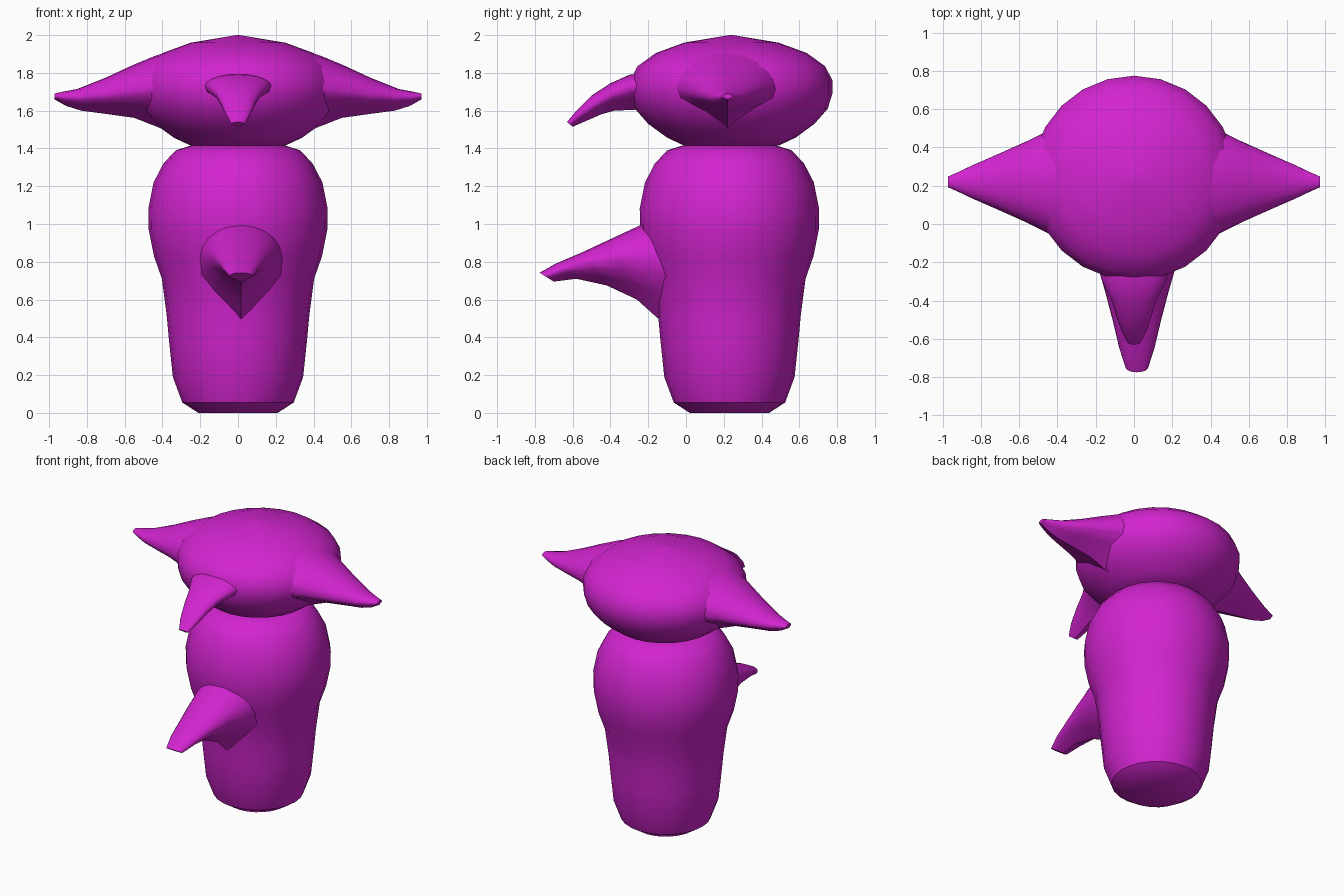
import bpy, bmesh, math

cube = bpy.data.objects.get("Cube")
if cube:
    bpy.data.objects.remove(cube, do_unlink=True)

magenta = bpy.data.materials.new("magenta")
magenta.use_nodes = True
COLOR = (0.65, 0.018, 0.63, 1)
magenta.diffuse_color = COLOR
magenta.node_tree.nodes["Principled BSDF"].inputs["Base Color"].default_value = COLOR

CENTRE_Y = 0.23


def loft(name, rings, crease):
    """Skin a list of point rings, cap both ends and shade smooth."""
    bm = bmesh.new()
    loops = [[bm.verts.new(p) for p in ring] for ring in rings]
    n = len(loops[0])
    for a, b in zip(loops, loops[1:]):
        for i in range(n):
            j = (i + 1) % n
            bm.faces.new((a[i], a[j], b[j], b[i]))
    bm.faces.new(loops[0])
    bm.faces.new(loops[-1])
    bmesh.ops.recalc_face_normals(bm, faces=bm.faces)
    mesh = bpy.data.meshes.new(name)
    bm.to_mesh(mesh)
    bm.free()
    mesh.materials.append(magenta)
    obj = bpy.data.objects.new(name, mesh)
    bpy.context.collection.objects.link(obj)
    bpy.ops.object.select_all(action="DESELECT")
    obj.select_set(True)
    bpy.context.view_layer.objects.active = obj
    bpy.ops.object.shade_smooth_by_angle(angle=math.radians(crease))
    return obj


def lathe(name, profile, y, sides=24):
    """Turn (radius, height) pairs about a vertical axis."""
    turns = [2 * math.pi * i / sides for i in range(sides)]
    return loft(name, [[(r * math.cos(t), y + r * math.sin(t), z) for t in turns]
                       for r, z in profile], 35)


def horn(name, stations, place):
    """Keeled horn: round arch above, V below.
    Station: top reach, top height, keel reach, keel height, side height, half width."""
    rings = []
    for top_d, top_z, low_d, low_z, side_z, w in stations:
        section = [(w * math.cos(math.pi * i / 10),
                    side_z + (top_z - side_z) * math.sin(math.pi * i / 10))
                   for i in range(11)]
        drop = side_z - low_z
        section += [(-0.94 * w, side_z - 0.25 * drop), (-0.6 * w, side_z - 0.55 * drop),
                    (0, low_z),
                    (0.6 * w, side_z - 0.55 * drop), (0.94 * w, side_z - 0.25 * drop)]
        ring = []
        for across, z in section:
            k = (z - low_z) / (top_z - low_z)
            ring.append(place(low_d + (top_d - low_d) * k, across, z))
        rings.append(ring)
    return loft(name, rings, 42)


# Body and flattened head
lathe("body", [(0.21, 0), (0.295, 0.055), (0.345, 0.19), (0.365, 0.38), (0.378, 0.52),
               (0.403, 0.71), (0.445, 0.83), (0.473, 0.97), (0.475, 1.08), (0.447, 1.22),
               (0.395, 1.32), (0.33, 1.39), (0.25, 1.415)], CENTRE_Y)
lathe("head", [(0.25, 1.415), (0.34, 1.457), (0.44, 1.53), (0.51, 1.61), (0.535, 1.69),
               (0.535, 1.76), (0.497, 1.835), (0.40, 1.905), (0.25, 1.96), (0.01, 2.0)],
      CENTRE_Y + 0.01)

# Front horns
def forward(reach, across, z):
    return (across, -reach, z)

horn("nose", [(0.22, 1.80, 0.18, 1.60, 1.735, 0.185),
              (0.30, 1.79, 0.27, 1.605, 1.73, 0.17),
              (0.40, 1.745, 0.38, 1.60, 1.69, 0.12),
              (0.50, 1.68, 0.45, 1.58, 1.64, 0.092),
              (0.58, 1.60, 0.53, 1.545, 1.58, 0.065),
              (0.63, 1.54, 0.60, 1.515, 1.53, 0.035)], forward)

belly = horn("belly_horn", [(0.12, 1.03, 0.10, 0.46, 0.82, 0.225),
                            (0.25, 0.99, 0.16, 0.51, 0.82, 0.205),
                            (0.40, 0.92, 0.26, 0.60, 0.82, 0.165),
                            (0.55, 0.85, 0.42, 0.675, 0.795, 0.125),
                            (0.69, 0.79, 0.58, 0.71, 0.76, 0.092),
                            (0.775, 0.742, 0.70, 0.695, 0.725, 0.06)], forward)
belly.location.x = 0.015

# Mirrored pair of ears
EAR = [(0.32, 1.93, 0.34, 1.48, 1.73, 0.32),
       (0.44, 1.89, 0.43, 1.515, 1.72, 0.275),
       (0.56, 1.84, 0.55, 1.562, 1.705, 0.215),
       (0.70, 1.775, 0.70, 1.583, 1.685, 0.15),
       (0.85, 1.715, 0.83, 1.60, 1.67, 0.088),
       (0.93, 1.70, 0.91, 1.625, 1.67, 0.05),
       (0.972, 1.69, 0.972, 1.66, 1.675, 0.028)]
for side, sign in (("left", 1), ("right", -1)):
    horn(side + "_ear", EAR,
         lambda reach, across, z: (sign * reach, CENTRE_Y - 0.01 + across, z))
